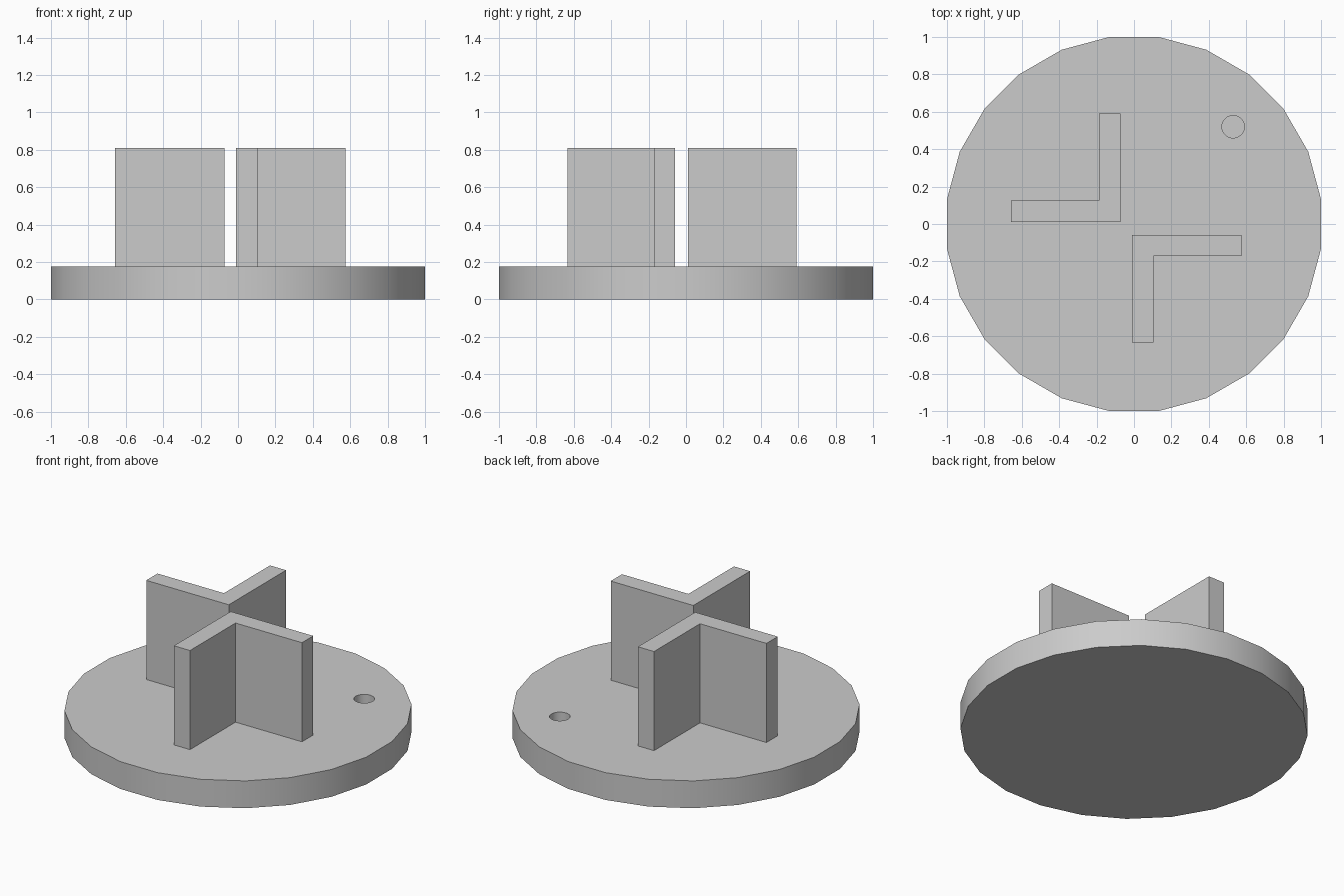
import bpy, bmesh
from math import radians, cos, pi

cube = bpy.data.objects.get("Cube")
if cube:
    bpy.data.objects.remove(cube, do_unlink=True)

# Single plain grey finish
grey = bpy.data.materials.new("plain_grey")
grey.use_nodes = True
colour = (0.6, 0.6, 0.6, 1)
grey.diffuse_color = colour
grey.node_tree.nodes["Principled BSDF"].inputs["Base Color"].default_value = colour

BASE_TOP, WALL_TOP, THICK = 0.175, 0.81, 0.114


def cylinder(name, sides, radius, x, y, z0, z1):
    bpy.ops.mesh.primitive_cylinder_add(
        vertices=sides, radius=radius, depth=z1 - z0,
        location=(x, y, (z0 + z1) / 2), rotation=(0, 0, pi / sides))
    obj = bpy.context.object
    obj.name = name
    obj.data.materials.append(grey)
    return obj


def corner_wall(name, x, y, arm_x, arm_y):
    """L-shaped wall with its outer corner at x, y and signed arm lengths."""
    tx = THICK if arm_x > 0 else -THICK
    ty = THICK if arm_y > 0 else -THICK
    outline = [(0, 0), (arm_x, 0), (arm_x, ty), (tx, ty), (tx, arm_y), (0, arm_y)]
    bm = bmesh.new()
    face = bm.faces.new([bm.verts.new((x + u, y + v, BASE_TOP - 0.005)) for u, v in outline])
    top = bmesh.ops.extrude_face_region(bm, geom=[face])["geom"]
    bmesh.ops.translate(bm, vec=(0, 0, WALL_TOP - BASE_TOP + 0.005),
                        verts=[g for g in top if isinstance(g, bmesh.types.BMVert)])
    bmesh.ops.recalc_face_normals(bm, faces=bm.faces)
    mesh = bpy.data.meshes.new(name)
    bm.to_mesh(mesh)
    bm.free()
    mesh.materials.append(grey)
    obj = bpy.data.objects.new(name, mesh)
    bpy.context.collection.objects.link(obj)


# Round base, flat sides square to the axes
base = cylinder("round_base", 24, 1 / cos(pi / 24), 0, 0, 0, BASE_TOP)

# Blind hole in the base
cutter = cylinder("hole_cutter", 32, 0.06, 0.53, 0.52, 0.05, 0.3)
cut = base.modifiers.new("hole", "BOOLEAN")
cut.operation = "DIFFERENCE"
cut.solver = "EXACT"
cut.object = cutter
bpy.ops.object.select_all(action="DESELECT")
base.select_set(True)
bpy.context.view_layer.objects.active = base
bpy.ops.object.modifier_apply(modifier=cut.name)
bpy.data.objects.remove(cutter, do_unlink=True)
bpy.ops.object.shade_smooth_by_angle(angle=radians(30))

# Two corner walls set back to back
corner_wall("back_corner_wall", -0.073, 0.011, -0.585, 0.58)
corner_wall("front_corner_wall", -0.011, -0.058, 0.585, -0.575)
